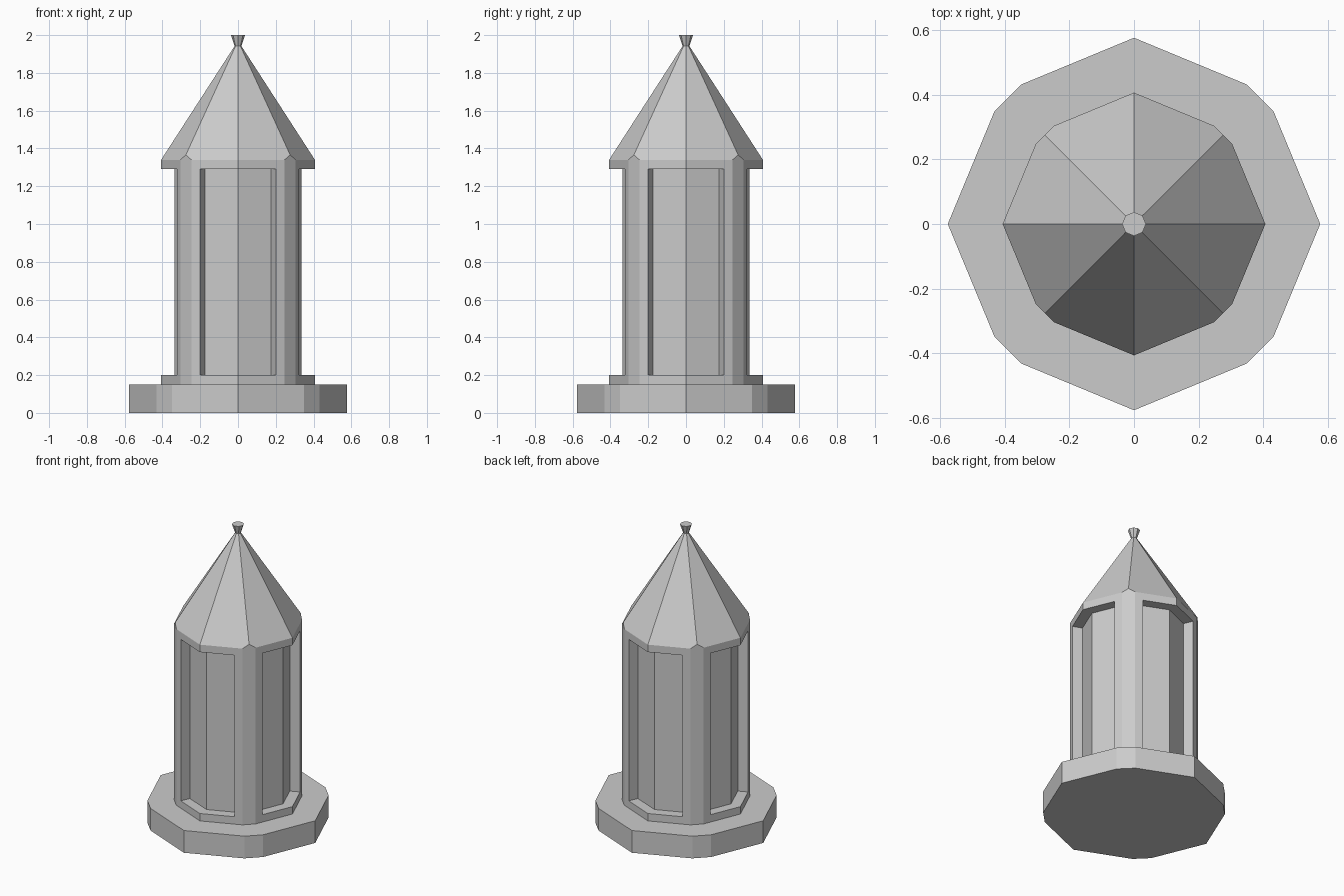
import bpy, bmesh, math
from mathutils import Vector

if "Cube" in bpy.data.objects:
    bpy.data.objects.remove(bpy.data.objects["Cube"])

T = math.tan(math.radians(22.5))          # slope of an octagon side
N = Vector((math.sin(math.radians(22.5)), -math.cos(math.radians(22.5)), 0))


def finish(name, bm):
    bmesh.ops.recalc_face_normals(bm, faces=bm.faces)
    mesh = bpy.data.meshes.new(name)
    bm.to_mesh(mesh)
    bm.free()
    ob = bpy.data.objects.new(name, mesh)
    bpy.context.collection.objects.link(ob)
    return ob


def turn(x, y, k):
    for _ in range(k):
        x, y = -y, x
    return x, y


def outline(r, c):
    """Octagon of radius r with its four diagonal corners clipped at offset c."""
    pts = []
    for k in range(4):
        pts += [turn(*p, k) for p in ((r, 0), (r - c * T, c), (c, r - c * T))]
    return pts


def prism(bm, pts, z0, z1):
    lo = [bm.verts.new((x, y, z0)) for x, y in pts]
    hi = [bm.verts.new((x, y, z1)) for x, y in pts]
    bm.faces.new(lo[::-1])
    bm.faces.new(hi)
    n = len(pts)
    for i in range(n):
        j = (i + 1) % n
        bm.faces.new((lo[i], lo[j], hi[j], hi[i]))


# Base slab
bm = bmesh.new()
prism(bm, outline(0.577, 0.35), 0, 0.15)
finish("base", bm)

# Tower body and spire as one convex solid
R, C, EAVE, NECK, RN = 0.407, 0.247, 1.34, 1.942, 0.018
bm = bmesh.new()
for z in (0.15, EAVE):
    for x, y in outline(R, C):
        bm.verts.new((x, y, z))
m = (R - C * T + C) / 2                    # middle of the clipped corner
zm = EAVE + (R - m * math.sqrt(2)) / (R - RN) * (NECK - EAVE)
for k in range(4):
    bm.verts.new((*turn(m, m, k), zm))
for i in range(8):
    a = i * math.pi / 4
    bm.verts.new((RN * math.cos(a), RN * math.sin(a), NECK))
bmesh.ops.convex_hull(bm, input=bm.verts[:])
bmesh.ops.dissolve_limit(bm, angle_limit=0.02, verts=bm.verts[:], edges=bm.edges[:])
tower = finish("tower", bm)

# Four recessed corner panels
DEPTH, HALF = 0.065, 0.2
edge = Vector((HALF, -(R - HALF * T), 0))
inner, outer = edge - N * DEPTH, edge + N * 0.1
apex_in, apex_out = -(R + DEPTH / N.y), -(R + 0.1)
panel = [(-inner.x, inner.y), (-outer.x, outer.y), (0, apex_out),
         (outer.x, outer.y), (inner.x, inner.y), (0, apex_in)]
bm = bmesh.new()
for k in range(4):
    prism(bm, [turn(x, y, k) for x, y in panel], 0.2, 1.29)
cutter = finish("panel_cutter", bm)
cutter.hide_render = True
mod = tower.modifiers.new("panels", 'BOOLEAN')
mod.operation = 'DIFFERENCE'
mod.solver = 'EXACT'
mod.object = cutter
bpy.context.view_layer.objects.active = tower
bpy.ops.object.modifier_apply(modifier=mod.name)
bpy.data.objects.remove(cutter)

# Flared finial
bm = bmesh.new()
bmesh.ops.create_cone(bm, cap_ends=True, segments=8, radius1=RN, radius2=0.037, depth=2 - NECK)
bmesh.ops.translate(bm, verts=bm.verts[:], vec=(0, 0, (2 + NECK) / 2))
finish("finial", bm)
